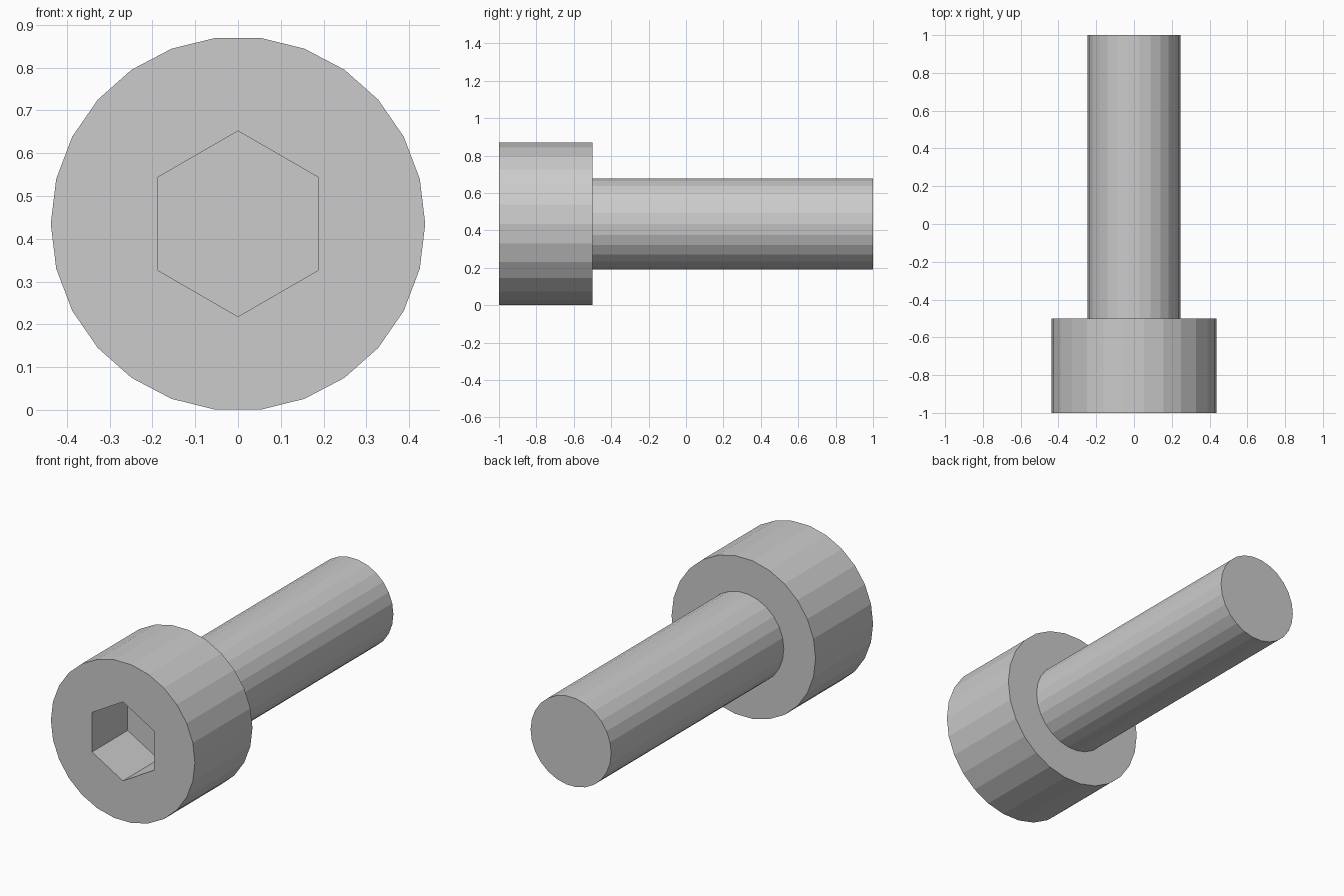
import bpy
import bmesh
from math import cos, sin, tau, radians

if "Cube" in bpy.data.objects:
    bpy.data.objects.remove(bpy.data.objects["Cube"])

CENTRE_Z = 0.435


def lathe(name, rings, sides, start=0.0):
    """Closed solid along y from (radius, y) rings."""
    bm = bmesh.new()
    loops = []
    for r, y in rings:
        loops.append([bm.verts.new((r * cos(start + tau * i / sides), y,
                                    CENTRE_Z + r * sin(start + tau * i / sides)))
                      for i in range(sides)])
    for a, b in zip(loops, loops[1:]):
        for i in range(sides):
            j = (i + 1) % sides
            bm.faces.new((a[i], a[j], b[j], b[i]))
    bm.faces.new(loops[0])
    bm.faces.new(loops[-1])
    bmesh.ops.recalc_face_normals(bm, faces=bm.faces)
    mesh = bpy.data.meshes.new(name)
    bm.to_mesh(mesh)
    bm.free()
    obj = bpy.data.objects.new(name, mesh)
    bpy.context.collection.objects.link(obj)
    return obj


# Head and shank as one solid
bolt = lathe("socket_head_bolt",
             [(0.438, -1.0), (0.438, -0.5), (0.245, -0.5), (0.245, 1.0)], 26)

# Hexagonal key socket cut into the head
cutter = lathe("socket_cutter", [(0.217, -1.1), (0.217, -0.69)], 6, radians(90))
cutter.hide_render = True
cut = bolt.modifiers.new("hex_socket", 'BOOLEAN')
cut.operation = 'DIFFERENCE'
cut.solver = 'EXACT'
cut.object = cutter

bpy.context.view_layer.objects.active = bolt
bolt.select_set(True)
bpy.ops.object.modifier_apply(modifier=cut.name)
bpy.data.objects.remove(cutter)
